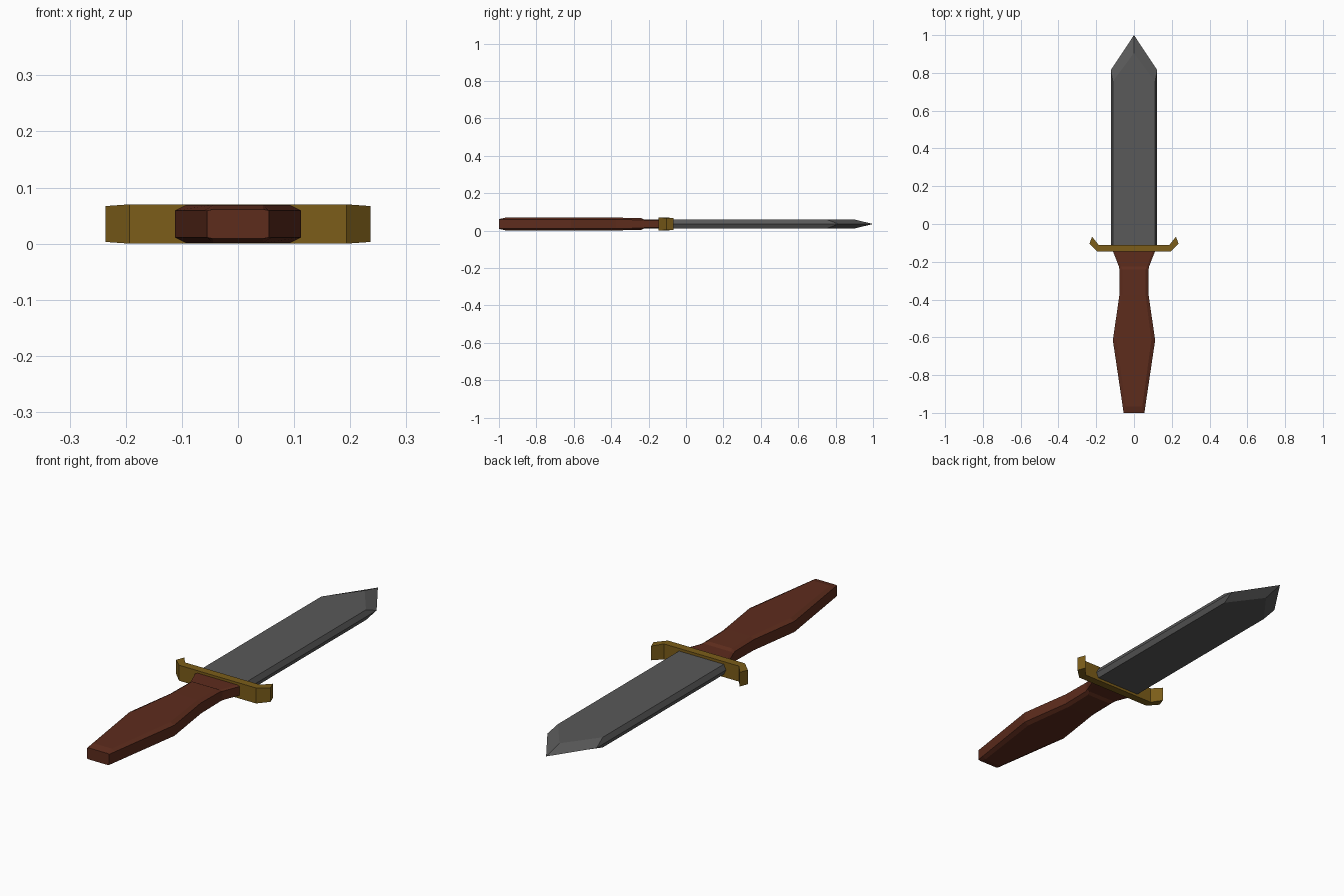
import bpy, bmesh

if "Cube" in bpy.data.objects:
    bpy.data.objects.remove(bpy.data.objects["Cube"])

MID = 0.035


def material(name, rgb):
    m = bpy.data.materials.new(name)
    m.diffuse_color = (*rgb, 1)
    m.use_nodes = True
    m.node_tree.nodes["Principled BSDF"].inputs["Base Color"].default_value = m.diffuse_color
    return m


def loft(name, rings, mat=None):
    """Skin a stack of equal-length point rings and cap both ends."""
    bm = bmesh.new()
    loops = [[bm.verts.new(p) for p in ring] for ring in rings]
    n = len(loops[0])
    for a, b in zip(loops, loops[1:]):
        for i in range(n):
            j = (i + 1) % n
            bm.faces.new((a[i], a[j], b[j], b[i]))
    bm.faces.new(loops[0])
    bm.faces.new(loops[-1])
    bmesh.ops.recalc_face_normals(bm, faces=bm.faces)
    mesh = bpy.data.meshes.new(name)
    bm.to_mesh(mesh)
    bm.free()
    obj = bpy.data.objects.new(name, mesh)
    bpy.context.collection.objects.link(obj)
    if mat:
        mesh.materials.append(mat)
    return obj


def mirrored(half):
    """Close a right-hand outline with its left-hand mirror image."""
    return half + [(-x, y) for x, y in reversed(half) if x > 0]


def layer(outline, z):
    return [(x, y, z) for x, y in outline]


steel = material("steel", (0.1, 0.1, 0.1))
brass = material("brass", (0.2, 0.11, 0.01))
wood = material("wood", (0.11, 0.025, 0.012))

# Blade: flat faces bevelled out to a sharp mid-height edge
edge = mirrored([(0.123, -0.12), (0.123, 0.815), (0, 1.0)])
flat = mirrored([(0.112, -0.12), (0.112, 0.755), (0, 0.905)])
loft("blade", [layer(flat, MID - 0.023), layer(edge, MID), layer(flat, MID + 0.023)], steel)

# Guard: bar with upturned ends that thin slightly towards the tips
guard_half = [(0.193, -0.146), (0.236, -0.105), (0.222, -0.067), (0.188, -0.11)]
guard = mirrored(guard_half)


def guard_layer(side):
    return [(x, y, MID + side * (0.032 if abs(x) > 0.2 else 0.035)) for x, y in guard]


loft("guard", [guard_layer(-1), guard_layer(1)], brass)

# Handle: chamfered sections (y, half width, chamfer, side half height, top half height)
stations = [
    (-1.0, 0.055, 0.010, 0.024, 0.026),
    (-0.965, 0.060, 0.016, 0.024, 0.034),
    (-0.615, 0.112, 0.020, 0.024, 0.034),
    (-0.375, 0.077, 0.016, 0.024, 0.034),
    (-0.24, 0.077, 0.016, 0.022, 0.032),
    (-0.225, 0.080, 0.012, 0.020, 0.024),
    (-0.14, 0.113, 0.012, 0.020, 0.024),
]


def section(y, w, c, hs, ht):
    quarter = [(w, hs), (w - c, ht)]
    top = quarter + [(-x, z) for x, z in reversed(quarter)]
    return [(x, y, MID + z) for x, z in top + [(-x, -z) for x, z in top]]


loft("handle", [section(*s) for s in stations], wood)
